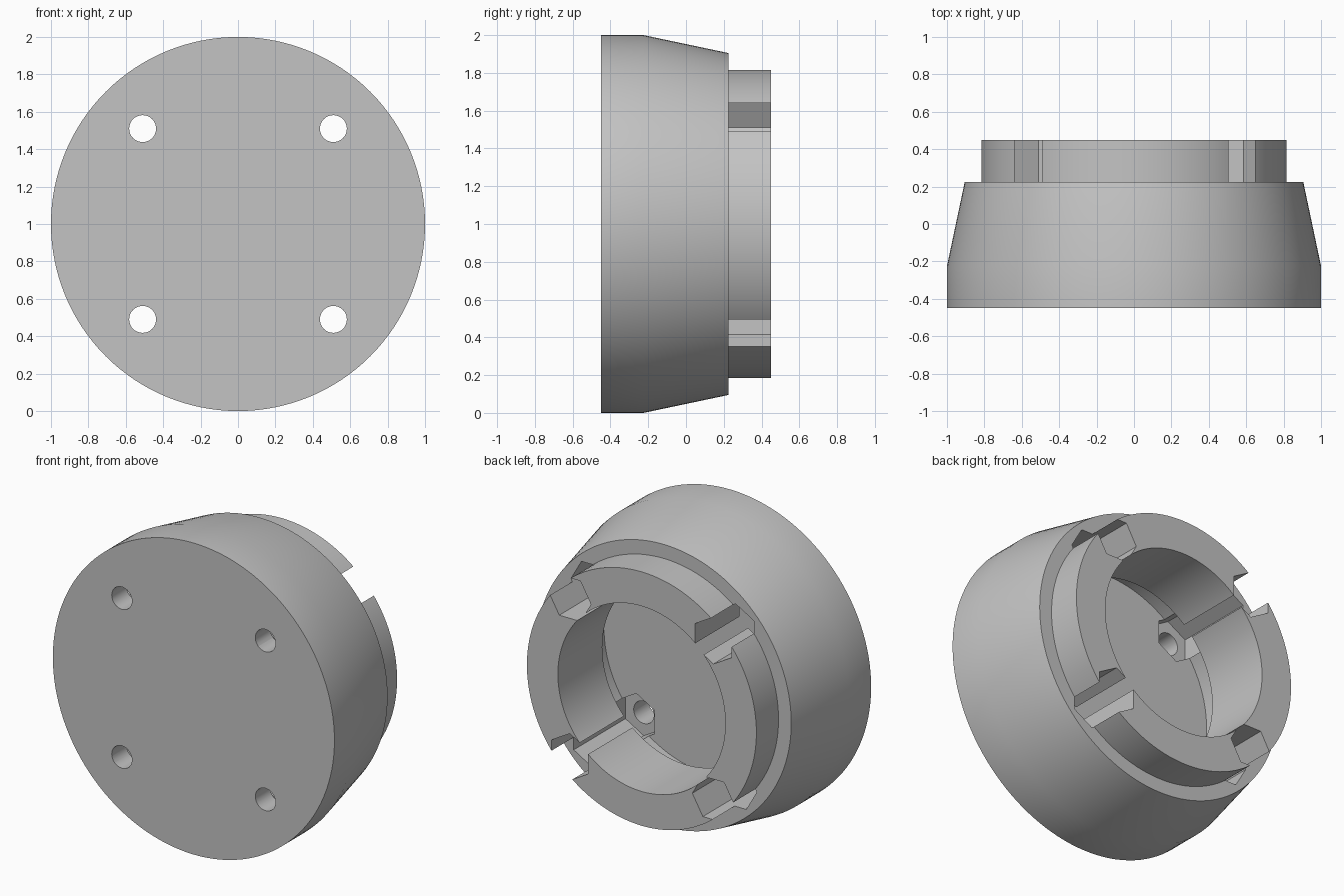
import bpy, bmesh, math
from mathutils import Matrix, Vector

cube = bpy.data.objects.get("Cube")
if cube:
    bpy.data.objects.remove(cube, do_unlink=True)

SEGMENTS = 128
NUT_OFFSET = 0.51      # nut and bolt centres, sideways and up from the axis
AXIS_Z = 1.0

# Single grey material
grey = bpy.data.materials.new("plain grey")
grey.use_nodes = True
colour = (0.55, 0.55, 0.55, 1)
grey.diffuse_color = colour
grey.node_tree.nodes["Principled BSDF"].inputs["Base Color"].default_value = colour


def make_object(name, bm):
    bmesh.ops.recalc_face_normals(bm, faces=bm.faces)
    mesh = bpy.data.meshes.new(name)
    bm.to_mesh(mesh)
    bm.free()
    mesh.materials.append(grey)
    obj = bpy.data.objects.new(name, mesh)
    bpy.context.collection.objects.link(obj)
    return obj


def prism(name, x, z, radius, sides, y0, y1, turn=0):
    """Prism lying along y between y0 and y1."""
    bm = bmesh.new()
    place = (Matrix.Translation((x, (y0 + y1) / 2, z))
             @ Matrix.Rotation(turn, 4, 'Y')
             @ Matrix.Rotation(math.pi / 2, 4, 'X'))
    bmesh.ops.create_cone(bm, cap_ends=True, segments=sides, radius1=radius,
                          radius2=radius, depth=y1 - y0, matrix=place)
    return make_object(name, bm)


def cut(target, cutter):
    mod = target.modifiers.new("cut", 'BOOLEAN')
    mod.operation = 'DIFFERENCE'
    mod.solver = 'EXACT'
    mod.object = cutter
    bpy.ops.object.modifier_apply(modifier=mod.name)
    bpy.data.objects.remove(cutter, do_unlink=True)


# Turned body: tapered drum, rear collar, bore and wider inner chamber (radius, y)
profile = [(0, -0.45), (1, -0.45), (1, -0.225), (0.905, 0.225),
           (0.815, 0.225), (0.815, 0.45), (0.595, 0.45), (0.595, 0.0),
           (0.74, 0.0), (0.74, -0.225), (0, -0.225)]
bm = bmesh.new()
verts = [bm.verts.new((r, y, AXIS_Z)) for r, y in profile]
edges = [bm.edges.new(pair) for pair in zip(verts, verts[1:])]
bmesh.ops.spin(bm, geom=verts + edges, cent=(0, 0, AXIS_Z), axis=(0, 1, 0),
               angle=math.tau, steps=SEGMENTS, use_duplicate=False)
bmesh.ops.remove_doubles(bm, verts=bm.verts, dist=0.0005)
body = make_object("round_housing", bm)
bpy.context.view_layer.objects.active = body
body.select_set(True)

# Four hexagonal nut pockets and bolt holes, each a quarter turn apart
for i in range(4):
    angle = math.pi / 4 + i * math.pi / 2
    reach = NUT_OFFSET * math.sqrt(2)
    x = reach * math.cos(angle)
    z = AXIS_Z + reach * math.sin(angle)
    # even pockets point sideways, odd pockets point up
    turn = math.pi / 2 if i % 2 == 0 else 0
    cut(body, prism("nut_cutter", x, z, 0.15, 6, -0.3, 0.6, turn))
    cut(body, prism("bolt_cutter", x, z, 0.072, 32, -0.6, 0.0))

bpy.ops.object.shade_smooth_by_angle(angle=math.radians(25))
